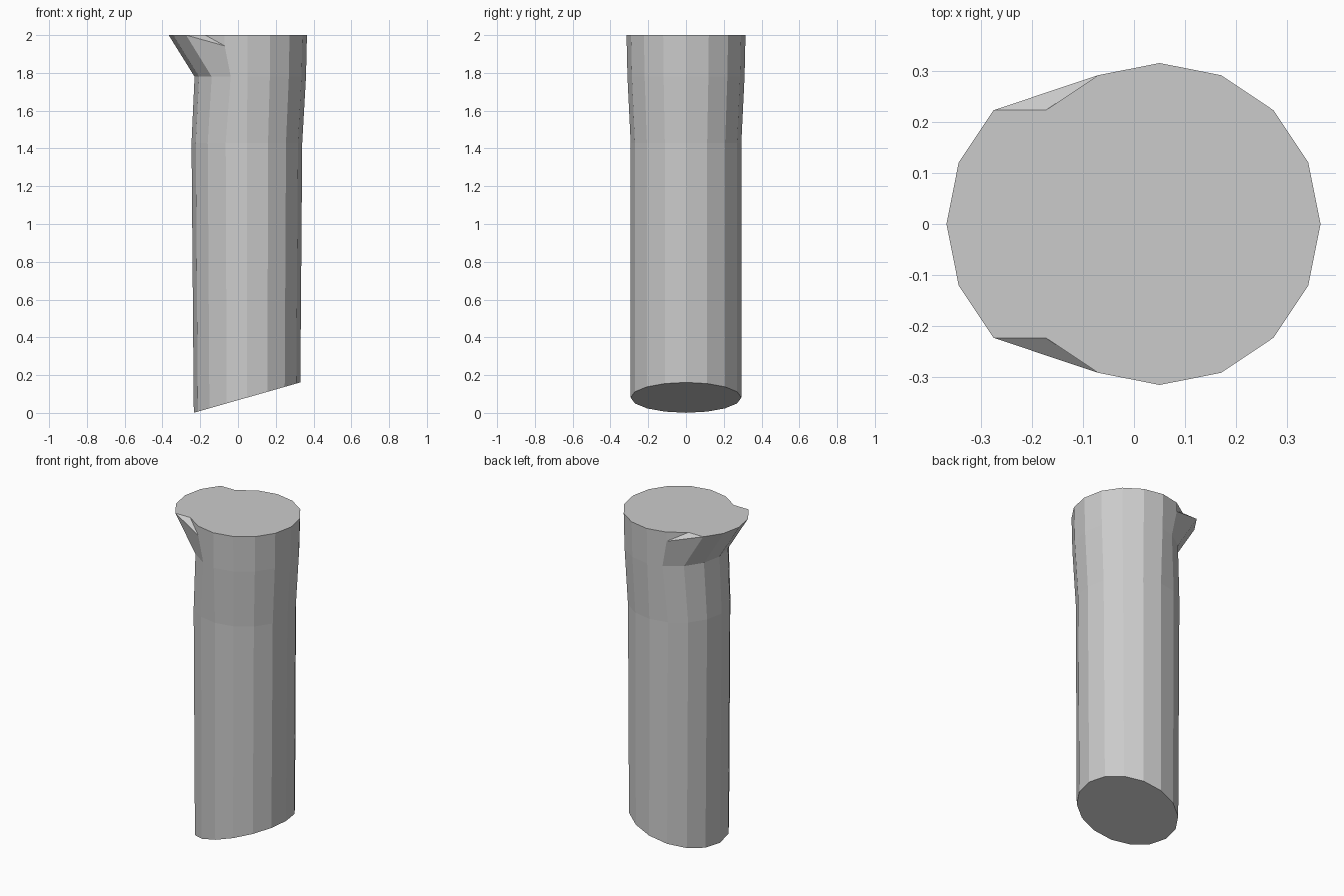
import bpy, bmesh
from math import cos, sin, pi

if "Cube" in bpy.data.objects:
    bpy.data.objects.remove(bpy.data.objects["Cube"])

SIDES = 16
CX = 0.05                      # axis of the round trunk
LIP = range(5, 12)             # columns of the pouring-lip side
FLARE = range(6, 11)           # columns pushed out at the rim

bm = bmesh.new()


def ring(z, rx, ry, cx=CX, slope=0.0, lip_shift=0.0):
    """One 16-sided cross-section, optionally tilted or pinched on the lip side."""
    verts = []
    for i in range(SIDES):
        a = 2 * pi * i / SIDES
        x = cx + rx * cos(a) + (lip_shift if i in LIP else 0)
        verts.append(bm.verts.new((x, ry * sin(a), z + slope * (x - cx))))
    return verts


# Slanted foot, straight trunk, widened collar, flat rim
foot = ring(0.081, 0.282, 0.293, cx=0.048, slope=0.285)
trunk = ring(1.43, 0.293, 0.293, cx=0.047)
collar = ring(1.78, 0.31, 0.31, lip_shift=0.03)
rim = ring(2.0, 0.315, 0.315)
for i in FLARE:
    rim[i].co.x -= 0.102

# Side walls up to the collar
for low, high in ((foot, trunk), (trunk, collar)):
    for i in range(SIDES):
        j = (i + 1) % SIDES
        bm.faces.new((low[i], low[j], high[j], high[i]))
bm.faces.new(foot[::-1])

# Lip ends: a dropped corner below the rim, and the inner corner of the notch
drop, inner = {}, {}
for i, k in ((5, 6), (11, 10)):
    d, o = rim[i].co, rim[k].co
    drop[i] = bm.verts.new((d.x, d.y, 1.943))
    inner[i] = bm.verts.new((o.x + 0.102, o.y, 2.0))
    bm.faces.new((rim[k], inner[i], drop[i]))
    bm.faces.new((inner[i], rim[i], drop[i]))

# Walls from collar to rim, stepping through the dropped corners
for i in range(SIDES):
    j = (i + 1) % SIDES
    loop = [collar[i], collar[j]]
    if j in drop:
        loop.append(drop[j])
    if not (i == 10 and j == 11):
        loop.append(rim[j])
    if not (i == 5 and j == 6):
        loop.append(rim[i])
    if i in drop:
        loop.append(drop[i])
    bm.faces.new(loop)

# Top cap with the two notches
bm.faces.new(rim[:6] + [inner[5]] + rim[6:11] + [inner[11]] + rim[11:])

bmesh.ops.recalc_face_normals(bm, faces=bm.faces[:])
mesh = bpy.data.meshes.new("lipped_post")
bm.to_mesh(mesh)
bm.free()
bpy.context.collection.objects.link(bpy.data.objects.new("lipped_post", mesh))
